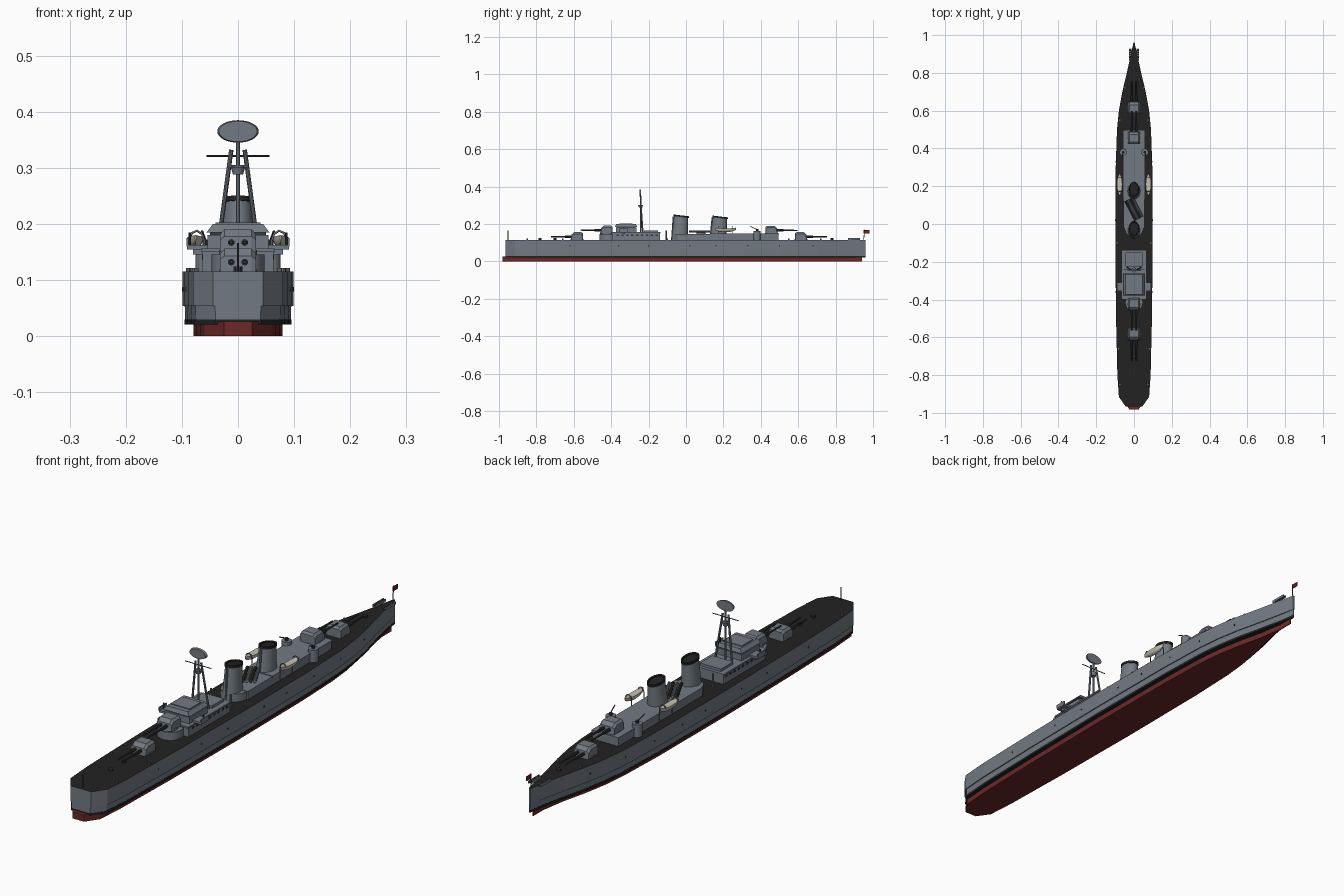
import bpy, bmesh, math
from mathutils import Vector, Matrix

cube = bpy.data.objects.get("Cube")
if cube:
    bpy.data.objects.remove(cube)


def material(name, r, g, b):
    m = bpy.data.materials.new(name)
    m.use_nodes = True
    m.diffuse_color = (r, g, b, 1)
    m.node_tree.nodes["Principled BSDF"].inputs["Base Color"].default_value = (r, g, b, 1)
    return m


GREY = material("hull grey", .17, .195, .225)
DECK = material("deck black", .016, .016, .016)
DARK = material("gunmetal", .035, .038, .042)
RED = material("antifouling red", .15, .022, .022)
CREAM = material("boat cream", .55, .52, .44)
FLAG = material("flag red", .2, .01, .015)


def finish(name, bm, *mats, smooth=False):
    bmesh.ops.recalc_face_normals(bm, faces=bm.faces)
    me = bpy.data.meshes.new(name)
    bm.to_mesh(me)
    bm.free()
    for m in mats:
        me.materials.append(m)
    ob = bpy.data.objects.new(name, me)
    bpy.context.collection.objects.link(ob)
    if smooth:
        bpy.ops.object.select_all(action='DESELECT')
        ob.select_set(True)
        bpy.context.view_layer.objects.active = ob
        bpy.ops.object.shade_smooth_by_angle(angle=math.radians(35))
    return ob


def loft(bm, rings):
    """Skin a stack of closed rings and cap both ends."""
    loops = [[bm.verts.new(p) for p in ring] for ring in rings]
    for a, b in zip(loops, loops[1:]):
        for i in range(len(a)):
            j = (i + 1) % len(a)
            bm.faces.new((a[i], a[j], b[j], b[i]))
    bm.faces.new(loops[0])
    return bm.faces.new(loops[-1])


def box(name, x, y, z, mat, tx=1, ty=1, x0=0):
    """Box from half width x, y range and z range, with a tapered top."""
    bm = bmesh.new()
    c, h = (y[0] + y[1]) / 2, (y[1] - y[0]) / 2
    loft(bm, [[(x0 + sx * x * kx, c + sy * h * ky, zz) for sx, sy in ((-1, -1), (1, -1), (1, 1), (-1, 1))]
              for zz, kx, ky in ((z[0], 1, 1), (z[1], tx, ty))])
    return finish(name, bm, mat)


def rod(name, a, b, r, mat, r2=None, n=10):
    a, b = Vector(a), Vector(b)
    d = b - a
    bm = bmesh.new()
    mtx = Matrix.Translation((a + b) / 2) @ d.to_track_quat('Z', 'Y').to_matrix().to_4x4()
    bmesh.ops.create_cone(bm, cap_ends=True, segments=n, radius1=r,
                          radius2=r if r2 is None else r2, depth=d.length, matrix=mtx)
    return finish(name, bm, mat, smooth=True)


# Hull layers: half-breadth plan, blunt front and pointed stern
PLAN = [(-.965, .045), (-.915, .08), (-.8, .088), (-.5, .095), (-.1, .099), (.3, .097), (.5, .09),
        (.6, .08), (.7, .062), (.8, .038), (.9, .016), (.96, .003)]


def plan_ring(z, inset=0, stretch=1, shift=0):
    side = [(max(w - inset, .002), y * stretch + shift, z) for y, w in PLAN]
    return side + [(-x, y, zz) for x, y, zz in reversed(side)]


def hull_layer(name, levels, *mats):
    bm = bmesh.new()
    top = loft(bm, [plan_ring(*lv) for lv in levels])
    if len(mats) > 1:
        bmesh.ops.inset_region(bm, faces=[top], thickness=.0025)
        top.material_index = 1
    return finish(name, bm, *mats)


hull_layer("keel", [(0, .02, .998, -.018), (.026, .02, .998, -.018)], RED)
hull_layer("boot_stripe", [(.021, .004), (.03, .004)], DECK)
hull_layer("lower_hull", [(.03, .005), (.055, .004)], GREY)
hull_layer("upper_hull", [(.054, 0), (.115, 0)], GREY, DECK)


def half_width(y):
    for (a, wa), (b, wb) in zip(PLAN, PLAN[1:]):
        if a <= y <= b:
            return wa + (wb - wa) * (y - a) / (b - a)
    return 0


# Portholes and deck bollards along both sides
for s in (-1, 1):
    for y in (-.62, -.36, -.2, .02, .16, .33, .5, .68):
        w = half_width(y)
        rod("porthole", (s * (w - .004), y, .084), (s * (w + .001), y, .084), .004, DARK, n=8)
    for y in (-.85, -.66, -.1, .55, .72):
        rod("bollard", (s * (half_width(y) - .01), y, .114), (s * (half_width(y) - .01), y, .122), .004, GREY, n=8)
for y in (-.78, -.7, .78):
    rod("capstan", (0, y, .114), (0, y, .124), .008, DARK)


# Twin gun mounts: d is the direction the barrels point
def gun_mount(name, y, z, d):
    prof = [(-.033, 0), (-.033, .034), (-.024, .041), (.016, .041), (.03, .028), (.033, 0)]
    bm = bmesh.new()
    rings = []
    for x, k in ((-.032, .78), (-.024, 1), (.024, 1), (.032, .78)):
        rings.append([(x, y + d * p * (.9 if k < 1 else 1), z + h * k) for p, h in prof])
    loft(bm, rings)
    finish(name + "_shield", bm, GREY)
    rod(name + "_base", (0, y, z - .006), (0, y, z + .004), .034, GREY, n=20)
    for x in (-.012, .012):
        rod(name + "_sleeve", (x, y + d * .02, z + .017), (x, y + d * .065, z + .017), .006, DARK)
        rod(name + "_barrel", (x, y + d * .06, z + .017), (x, y + d * .14, z + .017), .004, DARK, .003)


gun_mount("front_low_gun", -.583, .115, -1)
gun_mount("front_high_gun", -.425, .15, -1)
gun_mount("aft_high_gun", .457, .149, 1)
gun_mount("aft_low_gun", .615, .115, 1)

# Bridge: round-fronted house, wheelhouse with window band, roof and wings
rod("front_barbette", (0, -.415, .114), (0, -.415, .146), .047, GREY, n=24)
box("bridge_house", .063, (-.395, -.14), (.114, .152), GREY)
box("house_roof", .066, (-.4, -.137), (.15, .156), GREY)
box("wheelhouse", .054, (-.375, -.265), (.155, .18), GREY)
box("window_band", .05, (-.371, -.269), (.179, .186), DARK)
box("bridge_roof", .056, (-.379, -.262), (.185, .2), GREY, .8, .9)
box("roof_hatch", .04, (-.355, -.285), (.199, .203), GREY)
box("chart_house", .045, (-.225, -.15), (.155, .166), GREY)
for s in (-1, 1):
    box("bridge_wing", .019, (-.355, -.31), (.155, .163), GREY, x0=s * .072)
    box("wing_screen", .002, (-.355, -.31), (.16, .175), GREY, x0=s * .09)
    box("wing_strut", .01, (-.34, -.325), (.146, .156), GREY, x0=s * .07)
    rod("wing_lamp", (s * .086, -.333, .163), (s * .086, -.333, .185), .002, DARK)
    for i in range(9):
        y = -.365 + i * .026
        box("house_window", .001, (y - .006, y + .006), (.137, .145), DARK, x0=s * .0635)

# Tripod mast with yard, lookout and oval aerial
MY = -.243
rod("mast", (0, MY, .15), (0, MY, .35), .004, GREY)
for s in (-1, 1):
    rod("mast_leg", (s * .036, MY + .012, .155), (s * .012, MY, .332), .004, GREY)
rod("yard", (-.056, MY, .321), (.056, MY, .321), .0018, DARK, n=6)
rod("lookout", (0, MY, .288), (0, MY, .302), .009, GREY, .013, 16)
rod("mast_brace", (-.016, MY, .302), (.016, MY, .302), .003, GREY)
dish = rod("oval_aerial", (0, MY - .006, 0), (0, MY + .003, 0), .034, GREY, .037, 32)
dish.scale.z = .54
dish.location.z = .365

# Aft deckhouse
box("aft_deckhouse", .056, (-.02, .495), (.114, .147), GREY)
box("deckhouse_roof", .058, (.13, .498), (.143, .15), GREY)
rod("funnel_platform", (0, -.02, .114), (0, -.02, .145), .05, GREY, n=24)


# Oval funnels, raked aft, with a black cap
def funnel(name, y, z0, z1):
    def ring(z, rx, ry, dy, slant):
        pts = [(math.cos(t * math.tau / 32), math.sin(t * math.tau / 32)) for t in range(32)]
        return [(c * rx, y + dy + s * ry, z - slant * s * ry) for c, s in pts]
    bm = bmesh.new()
    loft(bm, [ring(z0, .034, .043, -.004, 0), ring(z1 - .01, .026, .038, .004, .12)])
    finish(name, bm, GREY, smooth=True)
    bm = bmesh.new()
    loft(bm, [ring(z1 - .012, .028, .041, .004, .12), ring(z1 - .003, .028, .041, .005, .12),
              ring(z1 - .003, .023, .035, .005, .12), ring(z1 - .008, .022, .034, .005, .12)])
    finish(name + "_cap", bm, DECK, smooth=True)
    rod(name + "_steam_pipe", (0, y - .046, z0), (0, y - .037, z1 - .008), .004, GREY)


funnel("front_funnel", -.03, .115, .249)
funnel("aft_funnel", .178, .145, .243)

# Torpedo tubes, trained off the centreline
spin = Matrix.Rotation(math.radians(27), 3, 'Z')
rod("tube_turntable", (0, .08, .146), (0, .08, .155), .025, GREY, n=20)
for i in range(4):
    x = (i - 1.5) * .014
    a, b = (spin @ Vector((x, e, 0)) + Vector((0, .08, .16)) for e in (-.058, .058))
    rod("torpedo_tube", a, b, .006, GREY if i % 2 else DARK)

# Lifeboats on curved davits, and side guns
for s in (-1, 1):
    bm = bmesh.new()
    rings = []
    for t, k in ((-1, .1), (-.8, .55), (-.4, .95), (0, 1), (.4, .95), (.8, .55), (1, .1)):
        rings.append([(s * .076 + k * .014 * math.cos(a), .21 + t * .056,
                       .176 + .004 * t * t + .02 * (.5 + k / 2) * math.sin(a))
                      for a in [math.pi + math.pi * i / 8 for i in range(9)]])
    loft(bm, rings)
    finish("lifeboat", bm, CREAM, smooth=True)
    for y in (.172, .248):
        cu = bpy.data.curves.new("davit", 'CURVE')
        cu.dimensions, cu.bevel_depth, cu.bevel_resolution = '3D', .002, 1
        sp = cu.splines.new('POLY')
        path = [(.06, .114), (.06, .17), (.064, .182), (.073, .188), (.082, .184), (.086, .176)]
        sp.points.add(len(path) - 1)
        for p, (x, z) in zip(sp.points, path):
            p.co = (s * x, y, z, 1)
        cu.materials.append(GREY)
        bpy.context.collection.objects.link(bpy.data.objects.new("davit", cu))
    rod("gun_tub", (s * .057, .38, .114), (s * .057, .38, .163), .019, GREY, n=16)
    rod("side_gun_body", (s * .057, .38, .16), (s * .057, .38, .172), .007, DARK)
    rod("side_gun_barrel", (s * .057, .385, .168), (s * .064, .345, .187), .002, DARK, n=6)
    rod("vent", (s * .042, -.105, .114), (s * .042, -.105, .165), .004, GREY)
    # Depth charge racks at the stern
    for e in (-.004, .006):
        box("rack_rail", .0015, (.865, .93), (.115, .125), GREY, x0=s * (.02 + e))
    for i in range(5):
        y = .872 + i * .0125
        rod("depth_charge", (s * .017, y, .121), (s * .025, y, .121), .005, DARK, n=8)

# Staffs and flag
rod("jackstaff", (0, -.952, .114), (0, -.952, .166), .0018, DARK, n=6)
rod("flagstaff", (0, .95, .114), (0, .955, .17), .0018, DARK, n=6)
box("flag", .001, (.95, .98), (.15, .168), FLAG)
